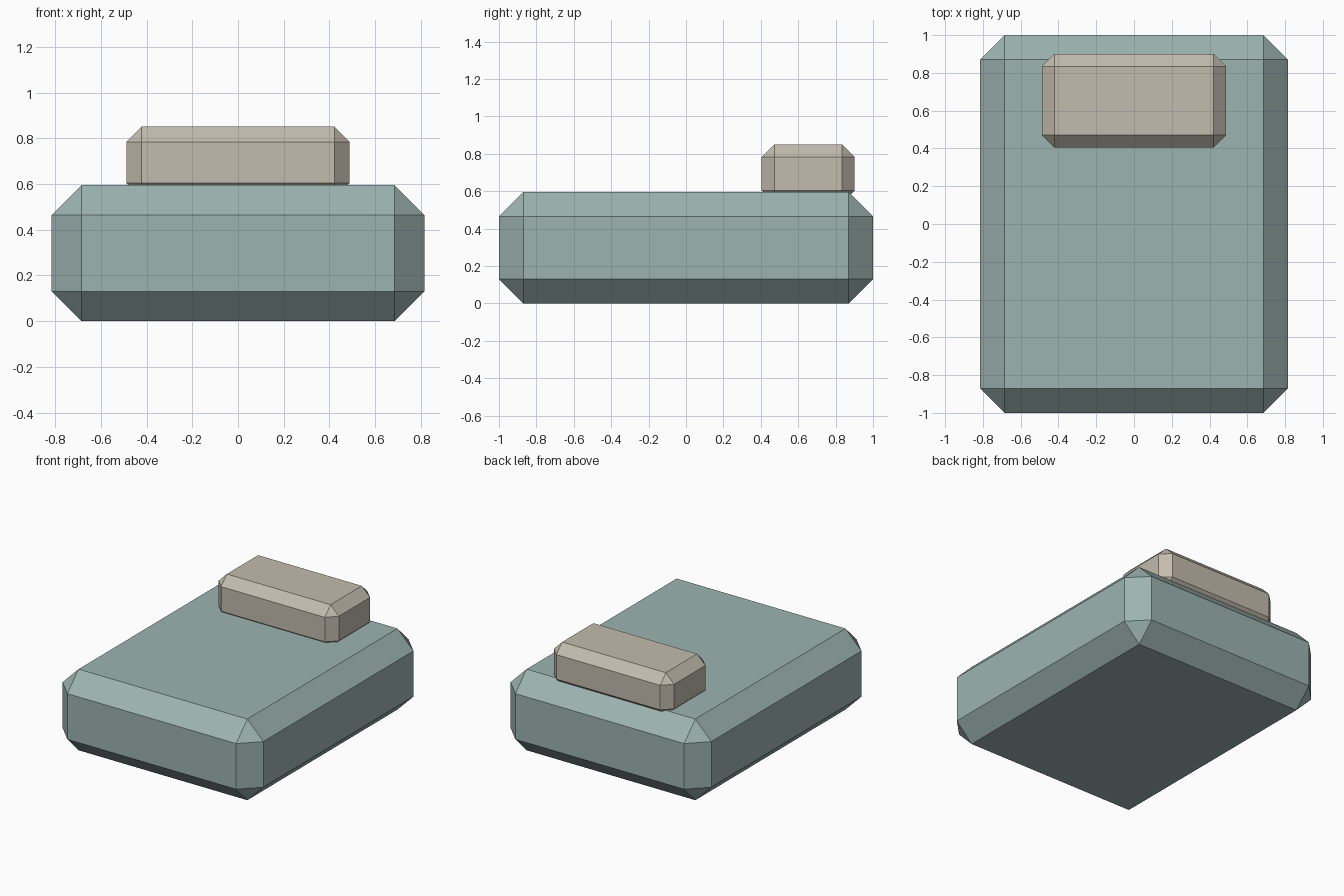
import bpy

if "Cube" in bpy.data.objects:
    bpy.data.objects.remove(bpy.data.objects["Cube"])


def material(name, color):
    mat = bpy.data.materials.new(name)
    mat.diffuse_color = (*color, 1.0)
    mat.use_nodes = True
    mat.node_tree.nodes["Principled BSDF"].inputs["Base Color"].default_value = mat.diffuse_color
    return mat


def chamfered_block(name, center, size, chamfer, mat):
    """Box with a single flat chamfer along every edge."""
    bpy.ops.mesh.primitive_cube_add(size=1, location=center)
    obj = bpy.context.object
    obj.name = name
    obj.scale = size
    bpy.ops.object.transform_apply(location=False, rotation=False, scale=True)
    bevel = obj.modifiers.new("chamfer", 'BEVEL')
    bevel.width = chamfer
    bevel.segments = 1
    bevel.limit_method = 'NONE'
    bpy.ops.object.modifier_apply(modifier=bevel.name)
    obj.data.materials.append(mat)
    return obj


sage = material("sage green", (0.335, 0.456, 0.435))
beige = material("warm beige", (0.546, 0.497, 0.418))

# Mattress resting on the ground
chamfered_block("mattress", (0, 0, 0.2975), (1.63, 2.0, 0.595), 0.13, sage)

# Pillow at the head end, sunk slightly into the mattress
chamfered_block("pillow", (0, 0.653, 0.694), (0.976, 0.496, 0.314), 0.067, beige)
